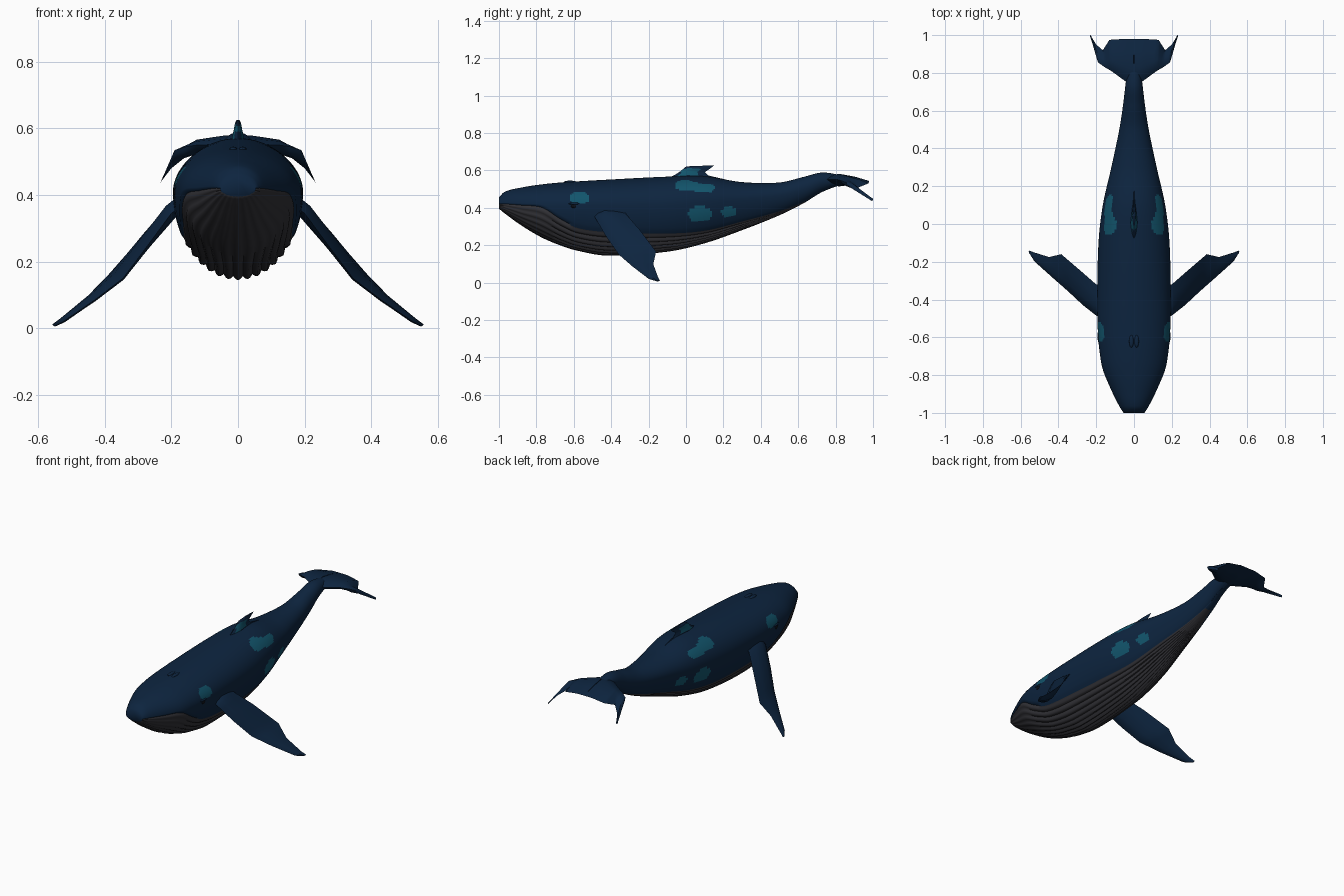
import bpy, bmesh
from math import sin, cos, asin, pi, exp, radians
from mathutils import Vector

cube = bpy.data.objects.get("Cube")
if cube:
    bpy.data.objects.remove(cube)


def material(name, colour):
    mat = bpy.data.materials.new(name)
    mat.use_nodes = True
    rgba = (*colour, 1)
    mat.diffuse_color = rgba
    mat.node_tree.nodes["Principled BSDF"].inputs["Base Color"].default_value = rgba
    return mat


NAVY = material("deep navy skin", (.004, .018, .05))
GREY = material("charcoal belly", (.03, .03, .036))
TEAL = material("teal patches", (.006, .09, .15))
BLACK = material("black eye", (.003, .004, .007))


def finish(name, bm, mats, angle=40):
    bmesh.ops.recalc_face_normals(bm, faces=bm.faces)
    mesh = bpy.data.meshes.new(name)
    bm.to_mesh(mesh)
    bm.free()
    for mat in mats:
        mesh.materials.append(mat)
    obj = bpy.data.objects.new(name, mesh)
    bpy.context.collection.objects.link(obj)
    bpy.ops.object.select_all(action='DESELECT')
    obj.select_set(True)
    bpy.context.view_layer.objects.active = obj
    bpy.ops.object.shade_smooth_by_angle(angle=radians(angle))
    return obj


def loft(bm, rings):
    """Skin closed rings and cap both ends; returns faces as (row, column, face)."""
    rows = [[bm.verts.new(p) for p in ring] for ring in rings]
    n = len(rows[0])
    faces = []
    for r, (a, b) in enumerate(zip(rows, rows[1:])):
        for i in range(n):
            j = (i + 1) % n
            faces.append((r, i, bm.faces.new((a[i], a[j], b[j], b[i]))))
    bm.faces.new(rows[0])
    bm.faces.new(rows[-1])
    return faces


def spline(stations, y):
    """Smoothly interpolate station rows keyed by their first value."""
    k = 0
    while k < len(stations) - 2 and y > stations[k + 1][0]:
        k += 1
    a, b = stations[k], stations[k + 1]
    p, q = stations[max(k - 1, 0)], stations[min(k + 2, len(stations) - 1)]
    h = b[0] - a[0]
    t = (y - a[0]) / h
    out = []
    for c in range(1, len(a)):
        m0 = (b[c] - p[c]) / (b[0] - p[0]) * h
        m1 = (q[c] - a[c]) / (q[0] - a[0]) * h
        out.append((2*t**3 - 3*t*t + 1) * a[c] + (t**3 - 2*t*t + t) * m0
                   + (3*t*t - 2*t**3) * b[c] + (t**3 - t*t) * m1)
    return out


# Body stations: y, half width, top, widest height, bottom, skin/belly seam
BODY = [
    (-1, .055, .455, .42, .395, .42),
    (-.97, .075, .485, .42, .37, .42),
    (-.88, .12, .508, .415, .305, .413),
    (-.77, .165, .525, .41, .24, .4),
    (-.67, .183, .535, .41, .198, .335),
    (-.58, .191, .541, .41, .17, .29),
    (-.42, .195, .55, .41, .144, .268),
    (-.1, .188, .566, .415, .165, .26),
    (.1, .165, .568, .43, .21, .275),
    (.3, .12, .537, .445, .28, .325),
    (.5, .078, .535, .465, .36, .38),
    (.63, .058, .565, .5, .425, .43),
    (.73, .046, .588, .54, .485, .485),
    (.85, .03, .57, .55, .53, .53),
]
# Patch lobes: y, z, radius along y, radius along z
LOBES = [(-.57, .452, .055, .033), (-.005, .52, .055, .029),
         (.1, .505, .055, .025), (.075, .365, .065, .042),
         (.23, .378, .04, .029)]
ROWS, UPPER, PLEATS, STEPS = 200, 60, 13, 4
LOWER = PLEATS * STEPS

rings = []
for r in range(ROWS + 1):
    y = BODY[0][0] + (BODY[-1][0] - BODY[0][0]) * r / ROWS
    w, top, mid, bot, seam = spline(BODY, y)
    s = asin(max(-.97, min(.3, (seam - mid) / (mid - bot))))
    depth = .045 * max(0, min(1, (.65 - y) / .4))
    ring = []
    for i in range(UPPER + LOWER):
        if i < UPPER:
            a, scale = s + (pi - 2*s) * i / UPPER, 1
        else:
            k = i - UPPER
            a = pi - s + (pi + 2*s) * k / LOWER
            scale = 1 - depth * abs(cos(pi * k / STEPS))**3
        if i in (0, UPPER):
            scale = .95 if y < -.62 else .985      # mouth crease
        height = top - mid if sin(a) > 0 else mid - bot
        ring.append((w * scale * cos(a), y, mid + height * scale * sin(a)))
    rings.append(ring)

bm = bmesh.new()
for row, col, face in loft(bm, rings):
    c = face.calc_center_median()
    if col >= UPPER:
        face.material_index = 1 if c.y < .64 else 0
    elif sum(exp(-((c.y - y) / ry)**2 - ((c.z - z) / rz)**2)
             for y, z, ry, rz in LOBES) > exp(-1):
        face.material_index = 2
finish("body", bm, [NAVY, GREY, TEAL], 60)


def fin(name, stations, thickness, side=1, mats=(NAVY,), rule=None, sub=4):
    """Thin tapered foil between matching front and rear edge points."""
    rings = []
    fine = []
    for a, b in zip(stations, stations[1:]):
        fine += [[u + (v - u) * k / sub for u, v in zip(a, b)] for k in range(sub)]
    fine.append(stations[-1])
    span = Vector(stations[-2][:3]) - Vector(stations[0][:3])
    for n, st in enumerate(fine):
        lead, trail = Vector(st[:3]), Vector(st[3:])
        chord = trail - lead
        up = span.cross(chord).normalized()
        t = thickness * (1 - .8 * n / (len(fine) - 1))
        foil = [(0, 0), (.12, .6), (.35, 1), (.7, .6), (1, 0),
                (.7, -.6), (.35, -1), (.12, -.6)]
        ring = [lead + chord * f + up * t * o for f, o in foil]
        rings.append([(p.x * side, p.y, p.z) for p in ring])
    bm = bmesh.new()
    faces = loft(bm, rings)
    if rule:
        for _, _, face in faces:
            face.material_index = rule(face.calc_center_median())
    return finish(name, bm, mats)


# Each row: front edge point then rear edge point, from root to tip
FLIPPER = [
    (.15, -.5, .38, .15, -.33, .4),
    (.2, -.485, .345, .2, -.32, .365),
    (.27, -.43, .25, .28, -.25, .285),
    (.345, -.36, .15, .385, -.16, .165),
    (.43, -.285, .085, .45, -.175, .098),
    (.525, -.2, .02, .53, -.15, .03),
    (.55, -.155, .006, .557, -.14, .012),
]
FLUKE = [
    (0, .73, .55, 0, .98, .543),
    (.045, .755, .552, .05, .98, .543),
    (.12, .81, .55, .13, .975, .53),
    (.155, .83, .545, .165, .92, .508),
    (.19, .855, .535, .2, .95, .48),
    (.23, .995, .443, .231, 1, .44),
]
DORSAL = [
    (0, -.13, .545, 0, .28, .535),
    (0, -.06, .575, 0, .12, .572),
    (0, -.03, .595, 0, .1, .59),
    (0, 0, .62, 0, .13, .61),
    (0, .04, .624, 0, .15, .625),
]
fin("dorsal_fin", DORSAL, .022, 1, (NAVY, TEAL),
    lambda c: int(-.03 < c.y < .07 and .57 < c.z < .61))

for label, side in (("left", 1), ("right", -1)):
    fin(label + "_flipper", FLIPPER, .026, side)
    fin(label + "_fluke", FLUKE, .034, side)

    # Eye and the low brow ridge over it
    for part, mat, place, size in (
            ("eye", BLACK, (.186, -.6, .408), (.008, .016, .011)),
            ("brow", NAVY, (.184, -.595, .422), (.01, .035, .007))):
        bm = bmesh.new()
        bmesh.ops.create_uvsphere(bm, u_segments=16, v_segments=10, radius=1)
        bmesh.ops.scale(bm, vec=size, verts=bm.verts)
        bmesh.ops.translate(bm, vec=(place[0] * side, *place[1:]), verts=bm.verts)
        finish(label + "_" + part, bm, [mat])

# Paired blowhole bumps on top of the head
bm = bmesh.new()
for side in (1, -1):
    made = bmesh.ops.create_uvsphere(bm, u_segments=12, v_segments=8, radius=1)["verts"]
    bmesh.ops.scale(bm, vec=(.012, .035, .008), verts=made)
    bmesh.ops.translate(bm, vec=(.014 * side, -.62, .537), verts=made)
finish("blowhole", bm, [NAVY])
